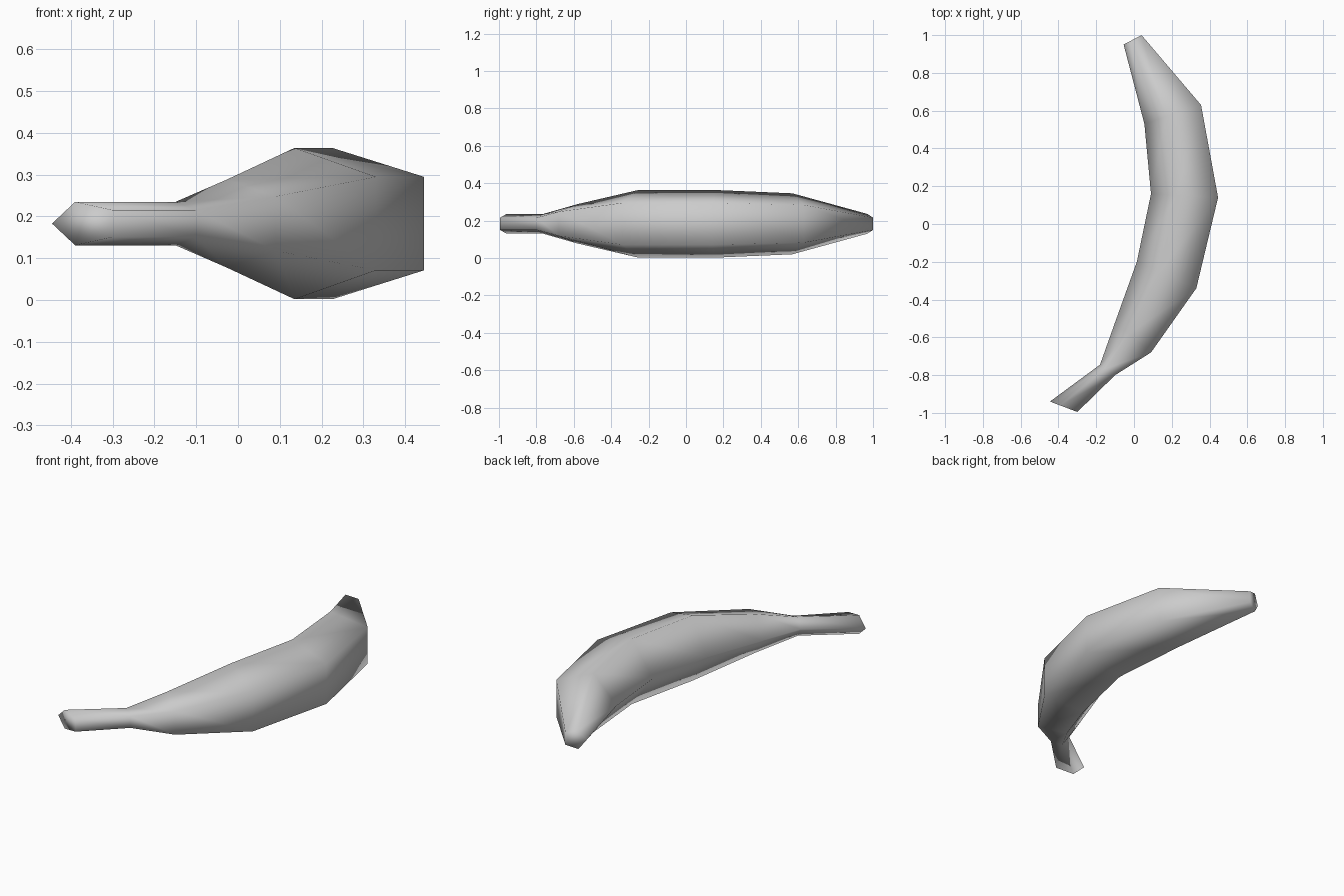
import bpy
import bmesh
from math import cos, sin, pi
from mathutils import Vector

cube = bpy.data.objects.get("Cube")
if cube:
    bpy.data.objects.remove(cube, do_unlink=True)

SIDES = 5
MID_Z = 0.183

# Sections from stem to tip: inner ridge (x, y), outer face (x, y), half height
SECTIONS = [
    ((-0.445, -0.94), (-0.30, -0.995), 0.052),
    ((-0.18, -0.745), (-0.10, -0.80), 0.052),
    ((-0.10, -0.52), (0.09, -0.68), 0.105),
    ((0.015, -0.20), (0.33, -0.34), 0.181),
    ((0.09, 0.16), (0.445, 0.14), 0.181),
    ((0.055, 0.53), (0.355, 0.63), 0.163),
    ((-0.055, 0.95), (0.04, 1.0), 0.053),
]


def add_ring(bm, inner, outer, half_height):
    """Pentagon with one corner on the inner curve and a flat on the outer one."""
    inner, outer = Vector(inner), Vector(outer)
    ring = []
    for i in range(SIDES):
        angle = 2 * pi * i / SIDES
        across = (1 - cos(angle)) / (1 + cos(pi / SIDES))
        spot = inner.lerp(outer, across)
        z = MID_Z + half_height * sin(angle) / sin(2 * pi / SIDES)
        ring.append(bm.verts.new((spot.x, spot.y, z)))
    return ring


# Grey skin
skin = bpy.data.materials.new("light_grey")
skin.use_nodes = True
grey = (0.6, 0.6, 0.6, 1)
skin.diffuse_color = grey
skin.node_tree.nodes["Principled BSDF"].inputs["Base Color"].default_value = grey

# Curved fruit body with stem and capped ends
bm = bmesh.new()
rings = [add_ring(bm, *section) for section in SECTIONS]
for a, b in zip(rings, rings[1:]):
    for i in range(SIDES):
        j = (i + 1) % SIDES
        bm.faces.new((a[i], a[j], b[j], b[i]))
bm.faces.new(rings[0])
bm.faces.new(rings[-1])
bmesh.ops.recalc_face_normals(bm, faces=bm.faces)
for face in bm.faces:
    face.smooth = True

mesh = bpy.data.meshes.new("banana")
bm.to_mesh(mesh)
bm.free()
mesh.materials.append(skin)
banana = bpy.data.objects.new("banana", mesh)
bpy.context.collection.objects.link(banana)
